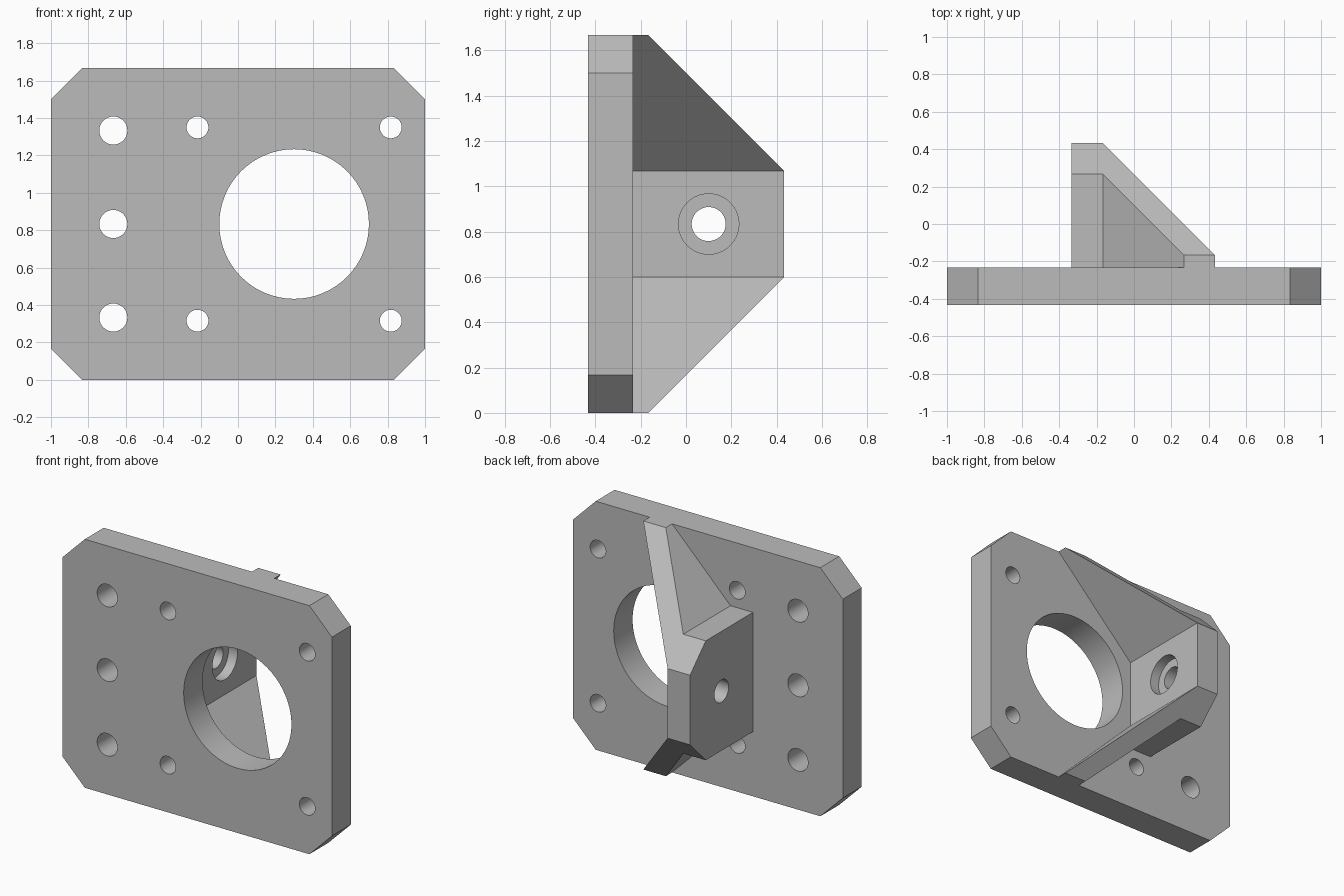
import bpy, bmesh, math
from mathutils import Vector

if "Cube" in bpy.data.objects:
    bpy.data.objects.remove(bpy.data.objects["Cube"], do_unlink=True)

U = 1 / 30          # one millimetre in scene units
MID = 25            # middle height of the part, mm

grey = bpy.data.materials.new("light_grey")
grey.use_nodes = True
grey.diffuse_color = (0.5, 0.5, 0.5, 1)
grey.node_tree.nodes["Principled BSDF"].inputs["Base Color"].default_value = (0.5, 0.5, 0.5, 1)


def prism(name, profile, axis, start, end):
    """Extrude a profile along x (profile in y, z) or y (profile in x, z)."""
    def place(p, d):
        return Vector((d, p[0], p[1]) if axis == "x" else (p[0], d, p[1])) * U
    bm = bmesh.new()
    face = bm.faces.new([bm.verts.new(place(p, start)) for p in profile])
    geom = bmesh.ops.extrude_face_region(bm, geom=[face])["geom"]
    move = place((0, 0), end - start)
    bmesh.ops.translate(bm, vec=move, verts=[g for g in geom if isinstance(g, bmesh.types.BMVert)])
    bmesh.ops.recalc_face_normals(bm, faces=bm.faces)
    mesh = bpy.data.meshes.new(name)
    bm.to_mesh(mesh)
    bm.free()
    mesh.materials.append(grey)
    ob = bpy.data.objects.new(name, mesh)
    bpy.context.collection.objects.link(ob)
    return ob


def rod(axis, a, z, radius, start, end, sides=64):
    """Round cutter along an axis."""
    ring = [(a + radius * math.cos(2 * math.pi * i / sides),
             z + radius * math.sin(2 * math.pi * i / sides)) for i in range(sides)]
    return prism("cutter", ring, axis, start, end)


def combine(target, tool, operation):
    """Apply a boolean and drop the tool."""
    mod = target.modifiers.new("boolean", "BOOLEAN")
    mod.operation, mod.solver, mod.object = operation, "EXACT", tool
    bpy.context.view_layer.objects.active = target
    bpy.ops.object.modifier_apply(modifier=mod.name)
    bpy.data.objects.remove(tool, do_unlink=True)


def mirrored(half):
    """Complete an upper half profile with its reflection about mid height."""
    return [(a, MID + h) for a, h in half] + [(a, MID - h) for a, h in reversed(half)]


# Mounting plate with chamfered corners
plate = prism("mounting_plate",
              mirrored([(-30, 20), (-25, 25), (25, 25), (30, 20)]), "y", -13, -7)

# Bracket: upright wall with diagonal arms, trimmed by the sloping side outline
bracket = prism("bracket", mirrored([(-10, 12), (-5, 12), (11, 28), (16, 28), (-5, 7)])[:5]
                + [(-5, MID - 7), (16, MID - 28), (11, MID - 28), (-5, MID - 12), (-10, MID - 12)],
                "y", -15, 20)
outline = prism("outline", mirrored([(-9, 25), (-5, 25), (13, 7)]), "x", -30, 30)
combine(bracket, outline, "INTERSECT")

# Counterbored hole through the upright wall
combine(bracket, rod("x", 3, MID, 2.25, -15, 0), "DIFFERENCE")
combine(bracket, rod("x", 3, MID, 4, -7, 0), "DIFFERENCE")

# Fuse into one body
combine(plate, bracket, "UNION")

# Motor opening, its four screw holes and the row of mounting holes
holes = [(9, 0, 12)]
holes += [(9 + sx * 15.5, sz * 15.5, 1.75) for sx in (-1, 1) for sz in (-1, 1)]
holes += [(-20, dz, 2.25) for dz in (-15, 0, 15)]
for x, dz, radius in holes:
    combine(plate, rod("y", x, MID + dz, radius, -20, -6.5 if radius < 12 else 0), "DIFFERENCE")

plate.name = "motor_bracket"
bpy.ops.object.select_all(action="DESELECT")
plate.select_set(True)
bpy.context.view_layer.objects.active = plate
bpy.ops.object.shade_smooth_by_angle(angle=math.radians(30))
